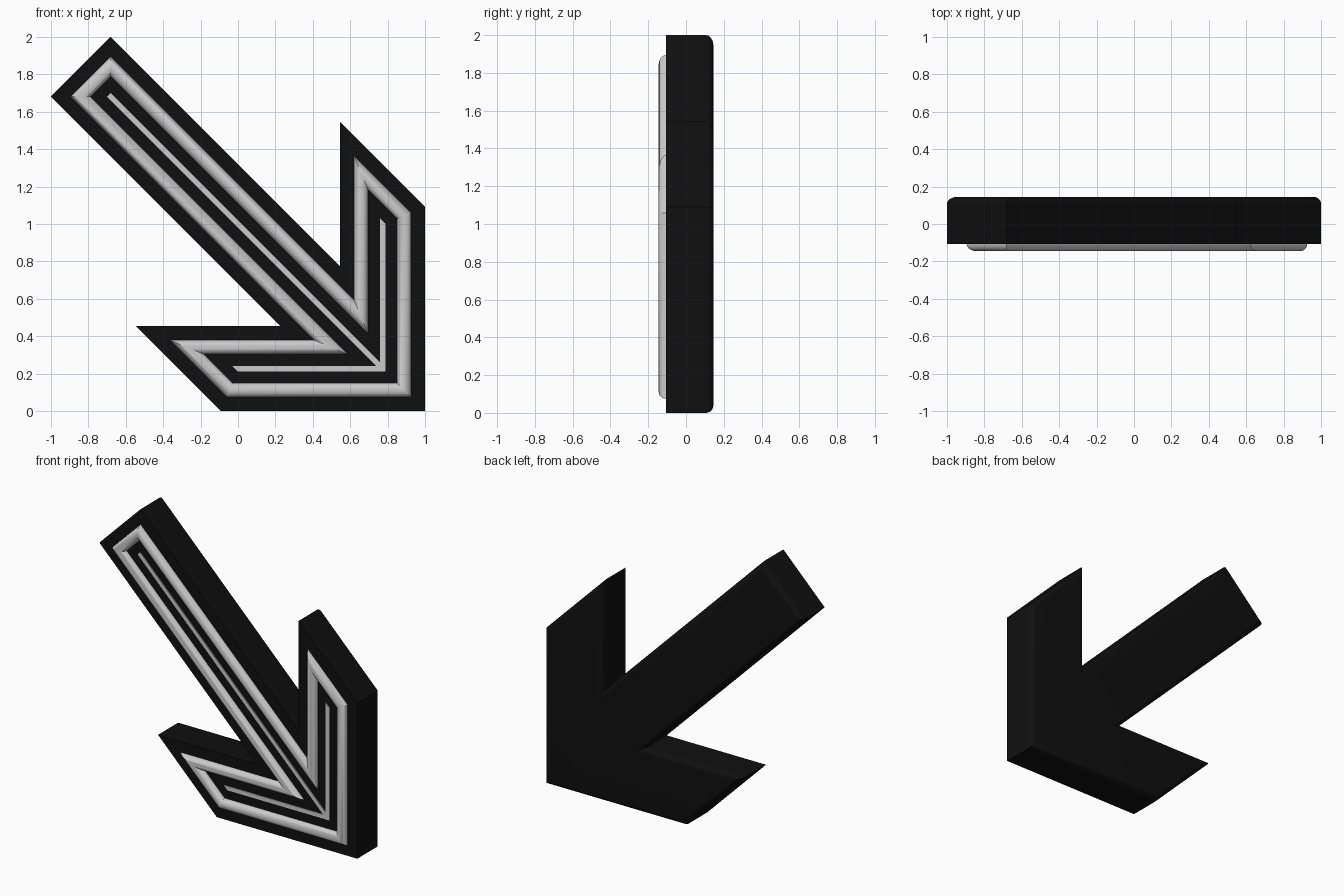
import bpy, bmesh, math
from mathutils import Vector

if "Cube" in bpy.data.objects:
    bpy.data.objects.remove(bpy.data.objects["Cube"])

# Half of the arrow outline (x, z); the other half mirrors across the line x + z = 1
half = [(-0.68, 2.0), (0.545, 0.775), (0.545, 1.545), (1.0, 1.09)]
outline = [Vector(p) for p in half + [(1.0, 0.0)] + [(1 - z, 1 - x) for x, z in reversed(half)]]


def inset(d):
    """Outline moved inward by d with mitred corners (outline runs clockwise)."""
    pts, n = [], len(outline)
    for i, p in enumerate(outline):
        a = (p - outline[i - 1]).normalized()
        b = (outline[(i + 1) % n] - p).normalized()
        na, nb = Vector((a.y, -a.x)), Vector((b.y, -b.x))
        pts.append(p + (na + nb) * d / (1 + na.dot(nb)))
    return pts


def sweep(name, profile, caps=True, color=None):
    """Skin a series of (inset, y) loops; close with caps or leave as a ring."""
    bm = bmesh.new()
    loops = [[bm.verts.new((p.x, y, p.y)) for p in inset(d)] for d, y in profile]
    n = len(outline)
    pairs = list(zip(loops, loops[1:]))
    if caps:
        bm.faces.new(loops[0])
        bm.faces.new(loops[-1])
    else:
        pairs.append((loops[-1], loops[0]))
    for l0, l1 in pairs:
        for i in range(n):
            j = (i + 1) % n
            bm.faces.new((l0[i], l0[j], l1[j], l1[i]))
    bmesh.ops.recalc_face_normals(bm, faces=bm.faces)
    bmesh.ops.triangulate(bm, faces=[f for f in bm.faces if len(f.verts) > 4])
    me = bpy.data.meshes.new(name)
    bm.to_mesh(me)
    bm.free()
    ob = bpy.data.objects.new(name, me)
    bpy.context.collection.objects.link(ob)
    if color:
        mat = bpy.data.materials.new(name + "_paint")
        mat.diffuse_color = color
        mat.use_nodes = True
        mat.node_tree.nodes["Principled BSDF"].inputs["Base Color"].default_value = mat.diffuse_color
        me.materials.append(mat)
    bpy.ops.object.select_all(action='DESELECT')
    ob.select_set(True)
    bpy.context.view_layer.objects.active = ob
    bpy.ops.object.shade_smooth_by_angle(angle=math.radians(35))
    return ob


FRONT, BACK, R = -0.107, 0.145, 0.04

# Black body: sharp front edge, rounded back edge
arc = [math.radians(15 * k) for k in range(7)]
sweep("arrow_body",
      [(0, FRONT)] + [(R * (1 - math.cos(t)), BACK - R + R * math.sin(t)) for t in arc],
      color=(0.005, 0.005, 0.005, 1))

# Rounded light tube running around the face
tube = [math.radians(15 * k) for k in range(13)]
sweep("light_tube",
      [(0.075, FRONT + 0.01)]
      + [(0.1125 - 0.0375 * math.cos(t), FRONT - 0.038 * math.sin(t)) for t in tube]
      + [(0.15, FRONT + 0.01)], caps=False)

# Thin raised line along the middle of the face
sweep("centre_line", [(0.213, FRONT + 0.01), (0.213, FRONT - 0.006)])
